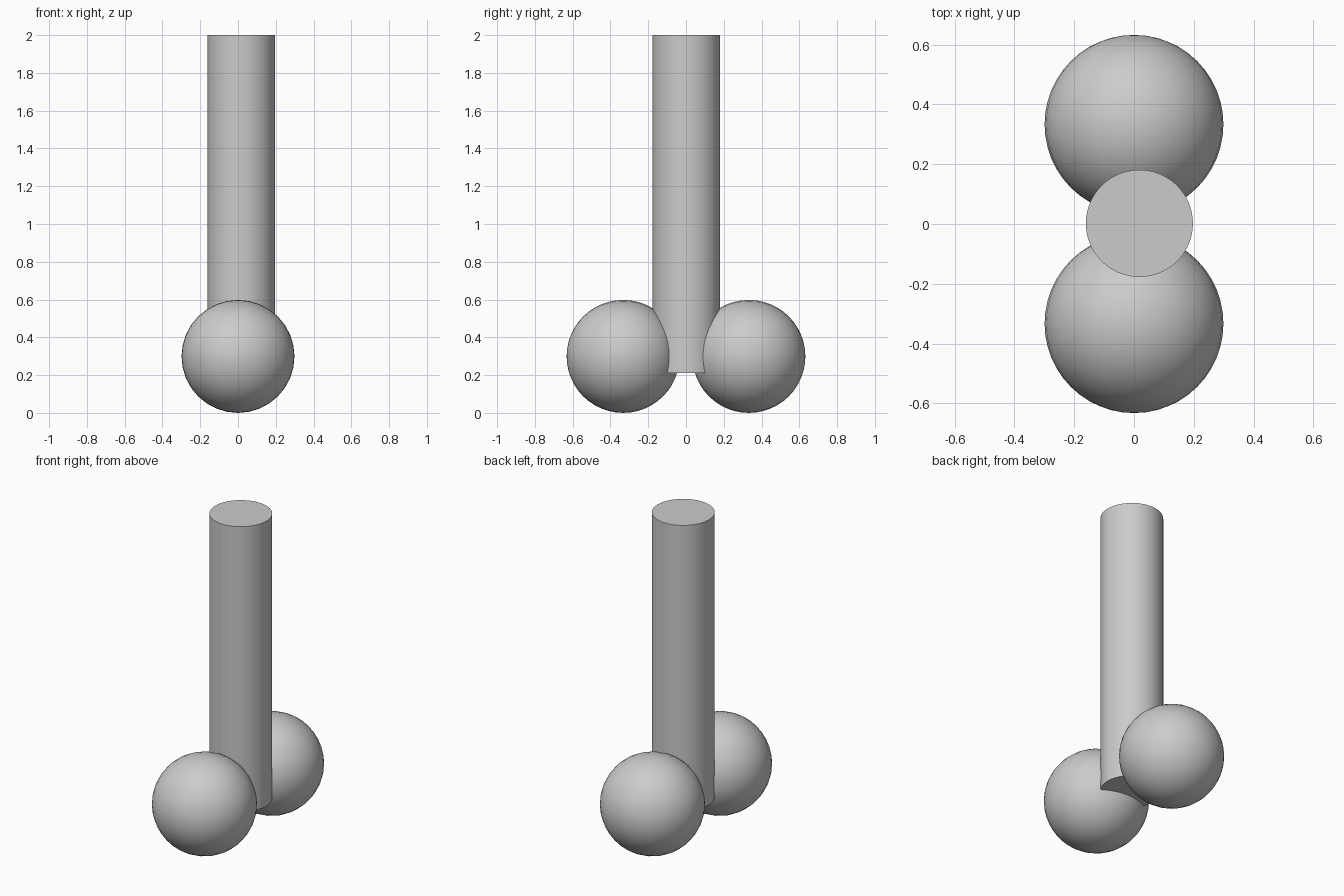
import bpy
import math

cube = bpy.data.objects.get("Cube")
if cube:
    bpy.data.objects.remove(cube, do_unlink=True)

# Single plain grey
grey = bpy.data.materials.new("plain grey")
grey.use_nodes = True
COLOR = (0.6, 0.6, 0.6, 1)
grey.diffuse_color = COLOR
grey.node_tree.nodes["Principled BSDF"].inputs["Base Color"].default_value = COLOR


def finish(name):
    ob = bpy.context.object
    ob.name = name
    ob.data.materials.append(grey)
    bpy.ops.object.transform_apply(location=False, rotation=True, scale=True)
    bpy.ops.object.shade_smooth_by_angle(angle=math.radians(35))


# Upright shaft, set slightly off the centre line
bpy.ops.mesh.primitive_cylinder_add(vertices=64, radius=0.179, depth=1.79,
                                    location=(0.018, 0.002, 1.105))
finish("shaft")

# Front and back balls, poles along the y axis
for name, side in (("front_ball", -1), ("back_ball", 1)):
    bpy.ops.mesh.primitive_uv_sphere_add(segments=32, ring_count=24, radius=0.299,
                                         location=(0, side * 0.333, 0.299),
                                         rotation=(math.pi / 2, 0, 0))
    finish(name)
